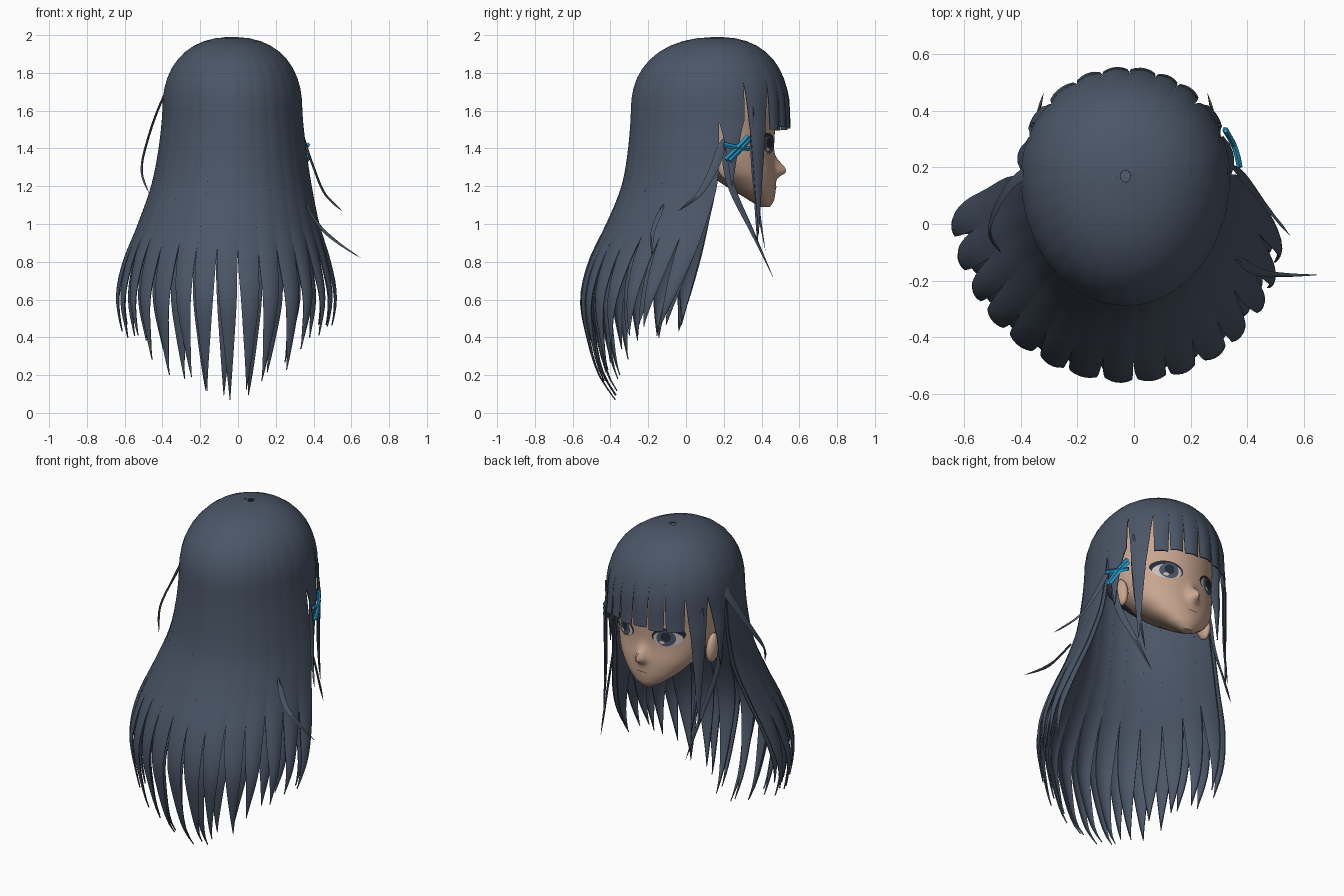
import bpy, bmesh, math, random
from mathutils import Vector
from mathutils.bvhtree import BVHTree

random.seed(4)
if "Cube" in bpy.data.objects:
    bpy.data.objects.remove(bpy.data.objects["Cube"])
CX = -0.03
CROWN, DOME = 1.6, 0.39


def material(name, *rgb):
    m = bpy.data.materials.new(name)
    m.use_nodes = True
    m.diffuse_color = (*rgb, 1)
    m.node_tree.nodes["Principled BSDF"].inputs["Base Color"].default_value = (*rgb, 1)
    return m


HAIR = material("slate hair", 0.07, 0.092, 0.135)
SKIN = material("warm skin", 0.58, 0.38, 0.28)
BLUE = material("blue clip", 0.015, 0.3, 0.55)
DARK = material("dark lash", 0.02, 0.025, 0.04)
PALE = material("pale eye", 0.6, 0.52, 0.48)
LIP = material("lip line", 0.25, 0.12, 0.1)


def finish(name, bm, *mats):
    bmesh.ops.recalc_face_normals(bm, faces=bm.faces)
    mesh = bpy.data.meshes.new(name)
    bm.to_mesh(mesh)
    bm.free()
    for m in mats:
        mesh.materials.append(m)
    mesh.shade_smooth()
    mesh.set_sharp_from_angle(angle=math.radians(50))
    ob = bpy.data.objects.new(name, mesh)
    bpy.context.collection.objects.link(ob)
    return ob


def spline(pts, t):
    """Catmull-Rom point on a list of tuples."""
    i = min(max(int(t), 0), len(pts) - 2)
    u = t - i
    a, b, c, d = (pts[min(max(j, 0), len(pts) - 1)] for j in range(i - 1, i + 3))
    return [0.5 * (2 * q + (r - p) * u + (2 * p - 5 * q + 4 * r - s) * u * u
                   + (3 * q - p - 3 * r + s) * u ** 3) for p, q, r, s in zip(a, b, c, d)]


def at_height(rows, z):
    """Interpolate a table whose first column is a falling height."""
    for i in range(len(rows) - 1):
        if z >= rows[i + 1][0] or i == len(rows) - 2:
            top, low = rows[i][0], rows[i + 1][0]
            return spline(rows, i + min(max((top - z) / (top - low), 0), 1))[1:]


def grid(bm, rows, closed=False):
    """Skin a list of equal rows of points with quads."""
    vs = [[bm.verts.new(p) for p in row] for row in rows]
    n = len(rows[0])
    for a, b in zip(vs, vs[1:]):
        for j in range(n if closed else n - 1):
            k = (j + 1) % n
            bm.faces.new((a[j], a[k], b[k], b[j]))
    return vs


# Head: height, half width, front, back
HEAD = [(1.92, 0.12, 0.25, 0.0), (1.8, 0.26, 0.41, -0.12), (1.62, 0.31, 0.475, -0.18),
        (1.48, 0.3, 0.47, -0.12), (1.36, 0.28, 0.465, 0.0), (1.26, 0.235, 0.475, 0.12),
        (1.18, 0.165, 0.475, 0.24), (1.12, 0.09, 0.465, 0.34), (1.09, 0.035, 0.445, 0.39)]


def head_ring(z, n=96):
    w, front, back = at_height(HEAD, z)
    ring = []
    for j in range(n):
        a = math.tau * j / n
        x = w * math.cos(a)
        y = (front + back) / 2 + (front - back) / 2 * math.sin(a)
        if math.sin(a) > 0:
            reach = 0.06 if z > 1.28 else 0.028
            y += 0.058 * math.exp(-(x / 0.03) ** 2 - ((z - 1.28) / reach) ** 2)
        ring.append((CX + x, y, z))
    return ring


bm = bmesh.new()
skin = grid(bm, [head_ring(1.92 - 0.83 * i / 60) for i in range(61)], closed=True)
bm.faces.new(skin[0])
bm.faces.new(skin[-1])
for f in bm.faces:
    f.material_index = int(f.calc_center_median().y < 0.14)
FACE = BVHTree.FromBMesh(bm)
finish("head", bm, SKIN, HAIR)


# Painted face details laid on the head surface
def decal(name, x, z, w, h, mat, lift, lean=0.0):
    bm = bmesh.new()
    rings = []
    for r in (0.02, 0.35, 0.7, 1):
        ring = []
        for j in range(28):
            a = math.tau * j / 28
            px = CX + x + r * w * math.cos(a)
            pz = z + r * h * math.sin(a) + lean * r * w * math.cos(a)
            hit = FACE.ray_cast(Vector((px, 2, pz)), Vector((0, -1, 0)))[0]
            ring.append((px, hit.y + lift, pz))
        rings.append(ring)
    grid(bm, rings, closed=True)
    finish(name, bm, mat)


for side, s in (("left", 1), ("right", -1)):
    decal(side + "_lashes", s * 0.145, 1.432, 0.085, 0.05, DARK, 0.003, s * 0.1)
    decal(side + "_eye_white", s * 0.145, 1.417, 0.074, 0.045, PALE, 0.005)
    decal(side + "_iris", s * 0.14, 1.42, 0.05, 0.048, HAIR, 0.007)
    decal(side + "_pupil", s * 0.14, 1.428, 0.026, 0.03, DARK, 0.0085)
    decal(side + "_eye_glint", s * 0.14 + 0.018, 1.395, 0.014, 0.01, PALE, 0.0098)
    bm = bmesh.new()
    bmesh.ops.create_uvsphere(bm, u_segments=20, v_segments=12, radius=1)
    for v in bm.verts:
        v.co = (CX + s * 0.3 + v.co.x * 0.03, 0.21 + v.co.y * 0.05 - v.co.z * 0.01, 1.32 + v.co.z * 0.085)
    finish(side + "_ear", bm, SKIN)
decal("mouth", 0, 1.195, 0.035, 0.004, LIP, 0.003)

# Hair shell: height, centre x, centre y, half width, depth to the back
SHELL = [(1.6, -0.03, 0.17, 0.37, 0.46), (1.4, -0.03, 0.17, 0.39, 0.475),
         (1.2, -0.035, 0.16, 0.425, 0.5), (1.0, -0.05, 0.11, 0.48, 0.53),
         (0.8, -0.06, 0.06, 0.545, 0.57), (0.6, -0.06, 0.01, 0.58, 0.56),
         (0.4, -0.06, -0.04, 0.55, 0.48), (0.2, -0.06, -0.08, 0.5, 0.38), (0, -0.06, -0.1, 0.42, 0.24)]


def shell(a, z, scale, front):
    cx, cy, rx, ry = at_height(SHELL, min(max(z, 1.45) if front else z, CROWN))
    dome = 1.0
    if z > CROWN:
        dome = max(1 - ((z - CROWN) / DOME) ** 2.3, 0) ** (1 / 2.3)
    r = dome * scale
    x = rx * r * math.cos(a)
    y = ry * r * math.sin(a) * (0.81 if front else 1)
    if not front:
        y -= 0.1 * x * max(0, 1.2 - z)
    return (cx + x, cy + y, z)


def lock(bm, start, end, tip, split, tip_width=0.03, scale=1.0, front=False, drift=0.0, power=1.7):
    """One lock of hair hanging from the crown between two angles in degrees."""
    mid, half = math.radians((start + end) / 2), math.radians((end - start) / 2)
    heights = [CROWN + DOME * math.cos(0.03 + (math.pi / 2 - 0.03) * i / 10) for i in range(10)]
    heights += [CROWN + (tip - CROWN) * i / 24 for i in range(25)]
    rows = []
    for z in heights:
        s = max(0, (split - z) / (split - tip))
        width = 1 - (1 - tip_width) * s ** power
        bulge = 0.004 + 0.022 * min(s * 2, 1) * width
        rows.append([shell(mid + drift * s * s + half * width * k,
                           z, scale + bulge * (1 - k * k), front)
                     for k in (-1, -0.6, -0.2, 0.2, 0.6, 1)])
    part = bmesh.new()
    grid(part, rows)
    bmesh.ops.recalc_face_normals(part, faces=part.faces)
    bmesh.ops.solidify(part, geom=part.faces[:], thickness=0.006)
    temp = bpy.data.meshes.new("lock")
    part.to_mesh(temp)
    part.free()
    bm.from_mesh(temp)
    bpy.data.meshes.remove(temp)


# Long back hair in two layers
for name, count, scale, tip_rise in (("back_hair", 15, 1.0, 0.03), ("inner_back_hair", 13, 0.94, 0.06)):
    bm = bmesh.new()
    step = 180 / count
    for i in range(count):
        a = 180 + step * i
        out = abs(math.cos(math.radians(a + step / 2)))
        tip = tip_rise + 0.4 * out ** 1.6 + random.uniform(-0.015, 0.07)
        lock(bm, a, a + step * 1.04, tip, 1.02 + random.uniform(-0.08, 0.08),
             scale=scale, drift=random.uniform(-0.05, 0.05))
    finish(name, bm, HAIR)

# Blunt fringe
bm = bmesh.new()
edges = [46, 60, 73, 88, 103, 118, 136]
for a, b in zip(edges, edges[1:]):
    lock(bm, a, b, 1.5 + random.uniform(-0.01, 0.015), 1.76, tip_width=0.86, front=True)
finish("fringe", bm, HAIR)

# Side locks framing the face
for name, parts in (("left_side_locks", ((0, 22, 1.2, 1.55), (21, 47, 0.95, 1.78))),
                    ("right_side_locks", ((158, 180, 1.25, 1.65), (135, 159, 0.9, 1.72)))):
    bm = bmesh.new()
    for a, b, tip, split in parts:
        lock(bm, a, b, tip, split, front=True, power=0.75)
    finish(name, bm, HAIR)


def strand(name, pts, width, mat, taper=True, thick=0.006):
    """Ribbon with a lens section, lying flat against the head."""
    bm = bmesh.new()
    n = 8 * (len(pts) - 1)
    path = [Vector(spline(pts, i / 8)) for i in range(n + 1)]
    rows = []
    for i, p in enumerate(path):
        along = (path[min(i + 1, n)] - path[max(i - 1, 0)]).normalized()
        out = Vector((p.x - CX, p.y - 0.13, 0.02)).normalized()
        across = along.cross(out).normalized()
        out = across.cross(along)
        u = i / n
        w = width / 2 * (max(0.04, min(1, 4 * u + 0.3) * (1 - u ** 2)) if taper else 1)
        h = min(thick, w)
        rows.append([p + across * w, p + out * h, p - across * w, p - out * h])
    ends = grid(bm, rows, closed=True)
    bm.faces.new(ends[0])
    bm.faces.new(ends[-1])
    finish(name, bm, mat)


# Loose strands
for side, s in (("left", 1), ("right", -1)):
    strand(side + "_cheek_strand", [(CX + s * x, y, z) for x, y, z in (
        (0.355, 0.2, 1.42), (0.35, 0.24, 1.2), (0.32, 0.35, 0.96), (0.29, 0.46, 0.72))], 0.045, HAIR)
    strand(side + "_temple_strand", [(CX + s * x, y, z) for x, y, z in (
        (0.33, 0.35, 1.62), (0.32, 0.36, 1.3), (0.31, 0.38, 1.1), (0.3, 0.42, 0.86))], 0.04, HAIR)
strand("swept_strand", [(-0.06, 0.17, 1.985), (-0.27, 0.2, 1.89), (-0.4, 0.17, 1.66),
                        (-0.48, 0.07, 1.44), (-0.51, -0.03, 1.28), (-0.47, -0.1, 1.16)], 0.06, HAIR)
strand("upper_flyaway", [(0.35, 0.2, 1.45), (0.4, 0.15, 1.3), (0.46, 0.07, 1.16), (0.55, -0.04, 1.07)], 0.05, HAIR)
strand("lower_flyaway", [(0.36, -0.12, 1.1), (0.44, -0.17, 0.98), (0.53, -0.18, 0.9), (0.65, -0.18, 0.82)], 0.035, HAIR)

# Crossed hair clip
bars = (((0.2, 1.42), (0.27, 1.405), (0.335, 1.4)), ((0.21, 1.34), (0.27, 1.4), (0.33, 1.465)),
        ((0.23, 1.335), (0.28, 1.385), (0.335, 1.445)))
for i, bar in enumerate(bars):
    strand("hair_clip_bar_%d" % i, [
        (CX + 0.405 * math.sqrt(1 - ((y - 0.17) / 0.33) ** 2), y, z) for y, z in bar],
        0.026, BLUE, taper=False, thick=0.01)
